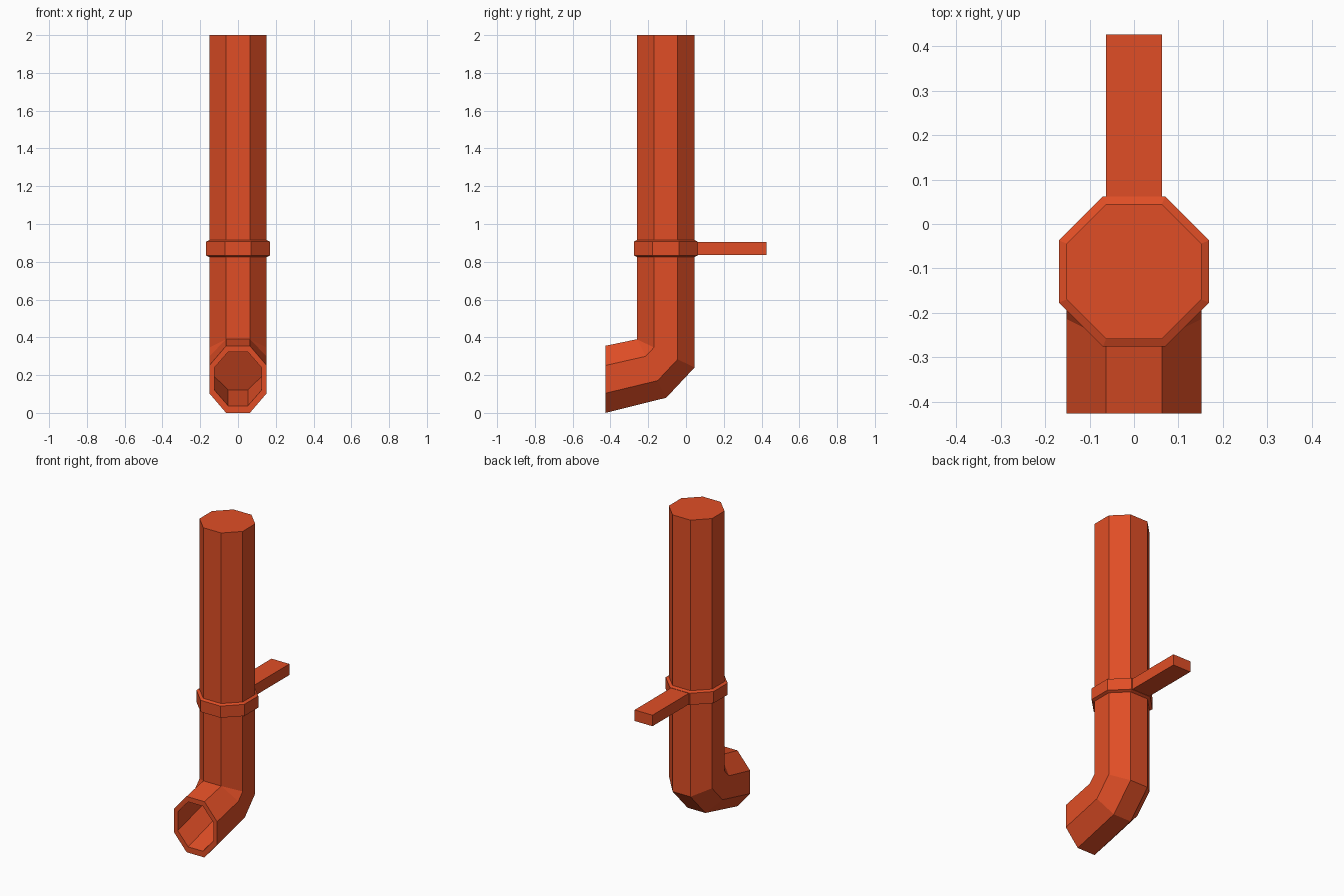
import bpy, bmesh, math
from mathutils import Vector

cube = bpy.data.objects.get("Cube")
if cube:
    bpy.data.objects.remove(cube, do_unlink=True)

SIDES = 8
RADIUS = 0.152    # distance from axis to a flat side
AXIS_Y = -0.107

paint = bpy.data.materials.new("orange red paint")
paint.use_nodes = True
COLOUR = (0.745, 0.076, 0.019, 1)
paint.diffuse_color = COLOUR
paint.node_tree.nodes["Principled BSDF"].inputs["Base Color"].default_value = COLOUR


def finish(name, bm):
    bmesh.ops.remove_doubles(bm, verts=bm.verts, dist=0.0005)
    bmesh.ops.recalc_face_normals(bm, faces=bm.faces)
    mesh = bpy.data.meshes.new(name)
    bm.to_mesh(mesh)
    bm.free()
    mesh.materials.append(paint)
    obj = bpy.data.objects.new(name, mesh)
    bpy.context.collection.objects.link(obj)
    return obj


def ring(bm, inner, outer, half_width):
    """Octagon spanning two (y, z) points on the inside and outside of the bend."""
    a, b = Vector(inner), Vector(outer)
    verts = []
    for i in range(SIDES):
        angle = math.tau * (i + 0.5) / SIDES
        u, v = (f(angle) / math.cos(math.pi / SIDES) for f in (math.cos, math.sin))
        p = (a + b) / 2 + v * (b - a) / 2
        verts.append(bm.verts.new((u * half_width, p.x, p.y)))
    return verts


def loft(name, sections, caps=True):
    bm = bmesh.new()
    rings = [ring(bm, *s) for s in sections]
    for r, s in zip(rings, rings[1:]):
        for i in range(SIDES):
            j = (i + 1) % SIDES
            bm.faces.new((r[i], r[j], s[j], s[i]))
    if caps:
        bm.faces.new(rings[0])
        bm.faces.new(rings[-1])
    return finish(name, bm)


def level(radius, z):
    return (AXIS_Y - radius, z), (AXIS_Y + radius, z), radius


# Closed pipe with mitred elbow, rim and a recessed spout
loft("downpipe", [
    level(RADIUS, 2.0),
    ((-0.259, 0.39), (0.045, 0.24), RADIUS),
    ((-0.259, 0.39), (-0.105, 0.08), RADIUS),
    ((-0.427, 0.355), (-0.427, 0.0), RADIUS),
    ((-0.427, 0.323), (-0.427, 0.037), 0.125),
    ((-0.245, 0.362), (-0.126, 0.122), 0.125),
])

# Clamp ring with chamfered edges
loft("clamp_ring", [
    level(RADIUS, 0.825), level(0.169, 0.833),
    level(0.169, 0.907), level(RADIUS, 0.915),
], caps=False)

# Wall bracket bar
bm = bmesh.new()
bmesh.ops.create_cube(bm, size=1)
for v in bm.verts:
    v.co = (v.co.x * 0.126, 0.236 + v.co.y * 0.382, 0.87 + v.co.z * 0.07)
finish("wall_bracket", bm)
